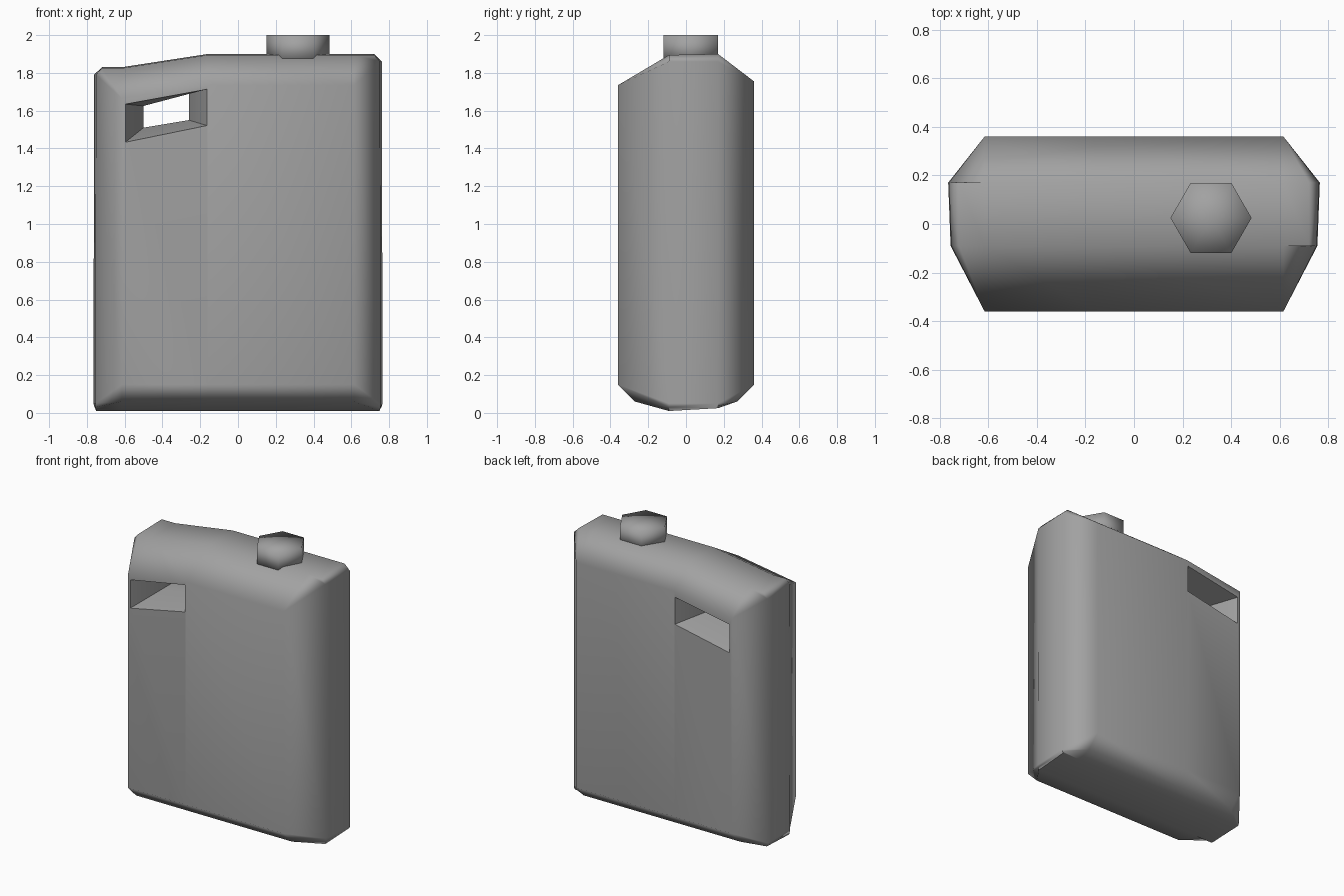
import bpy, bmesh, math
from mathutils import Matrix

if "Cube" in bpy.data.objects:
    bpy.data.objects.remove(bpy.data.objects["Cube"], do_unlink=True)

grey = bpy.data.materials.new("plain_grey")
grey.use_nodes = True
grey.diffuse_color = (0.36, 0.36, 0.36, 1)
grey.node_tree.nodes["Principled BSDF"].inputs["Base Color"].default_value = grey.diffuse_color


def make_object(name, bm):
    bmesh.ops.recalc_face_normals(bm, faces=bm.faces)
    mesh = bpy.data.meshes.new(name)
    bm.to_mesh(mesh)
    bm.free()
    mesh.materials.append(grey)
    obj = bpy.data.objects.new(name, mesh)
    bpy.context.collection.objects.link(obj)
    return obj


def loft(bm, rings):
    """Skin a list of matching closed rings and return their vertices."""
    rows = [[bm.verts.new(p) for p in ring] for ring in rings]
    for a, b in zip(rows, rows[1:]):
        for i in range(len(a)):
            j = (i + 1) % len(a)
            bm.faces.new((a[i], a[j], b[j], b[i]))
    return rows


def activate(obj):
    bpy.ops.object.select_all(action='DESELECT')
    obj.select_set(True)
    bpy.context.view_layer.objects.active = obj


def section(x, top):
    """Cross-section of the container, from the base round the back to the front."""
    profile = [(-.09, .01), (.17, .025), (.27, .06), (.36, .15),
               (.36, top - .145), (.17, top), (-.09, top - .005),
               (-.36, top - .165), (-.36, .15), (-.27, .06)]
    return [(x, y, z) for y, z in profile]


def end_section(side, top):
    """Narrow end with a small bevel at its top and bottom."""
    back, front = .17, -.09
    points = [(.75, front, .01), (.755, back, .025), (.762, back, .035),
              (.765, back, .05), (.762, back, top - .04), (.72, back, top),
              (.72, front, top - .005), (.752, front, top - .04),
              (.755, front, .05), (.755, front, .03)]
    return [(side * x, y, z) for x, y, z in points]


# Container body
bm = bmesh.new()
rows = loft(bm, [end_section(-1, 1.83), section(-.615, 1.83), section(-.16, 1.9),
                 section(.615, 1.9), end_section(1, 1.9)])
for ring in (rows[0], rows[-1]):
    for ids in ((3, 4, 7, 8), (4, 5, 6, 7), (8, 9, 0, 1, 2, 3)):
        bm.faces.new([ring[i] for i in ids])
body = make_object("container_body", bm)

# Handle opening: a straight hole that flares towards the front and back
wide = [(-.6, 1.43), (-.16, 1.52), (-.16, 1.715), (-.6, 1.635)]
tight = [(-.5, 1.51), (-.26, 1.55), (-.26, 1.69), (-.5, 1.625)]
bm = bmesh.new()
rows = loft(bm, [[(x, y, z) for x, z in quad] for y, quad in
                 ((-.37, wide), (-.12, tight), (.12, tight), (.37, wide))])
bm.faces.new(rows[0])
bm.faces.new(rows[-1])
cutter = make_object("handle_cutter", bm)
cutter.hide_render = True
activate(body)
cut = body.modifiers.new("handle_hole", 'BOOLEAN')
cut.operation = 'DIFFERENCE'
cut.solver = 'EXACT'
cut.object = cutter
bpy.ops.object.modifier_apply(modifier=cut.name)
bpy.data.objects.remove(cutter, do_unlink=True)

# Soft shading that keeps the broad panels flat
bpy.ops.object.shade_smooth_by_angle(angle=math.radians(66))
soft = body.modifiers.new("panel_normals", 'WEIGHTED_NORMAL')
soft.keep_sharp = True

# Six-sided cap
bm = bmesh.new()
bmesh.ops.create_cone(bm, cap_ends=True, cap_tris=True, segments=6,
                      radius1=.167, radius2=.167, depth=.14,
                      matrix=Matrix.Rotation(math.radians(30), 4, 'Z'))
cap = make_object("cap", bm)
cap.location = (.317, .025, 1.93)
activate(cap)
bpy.ops.object.shade_smooth()
